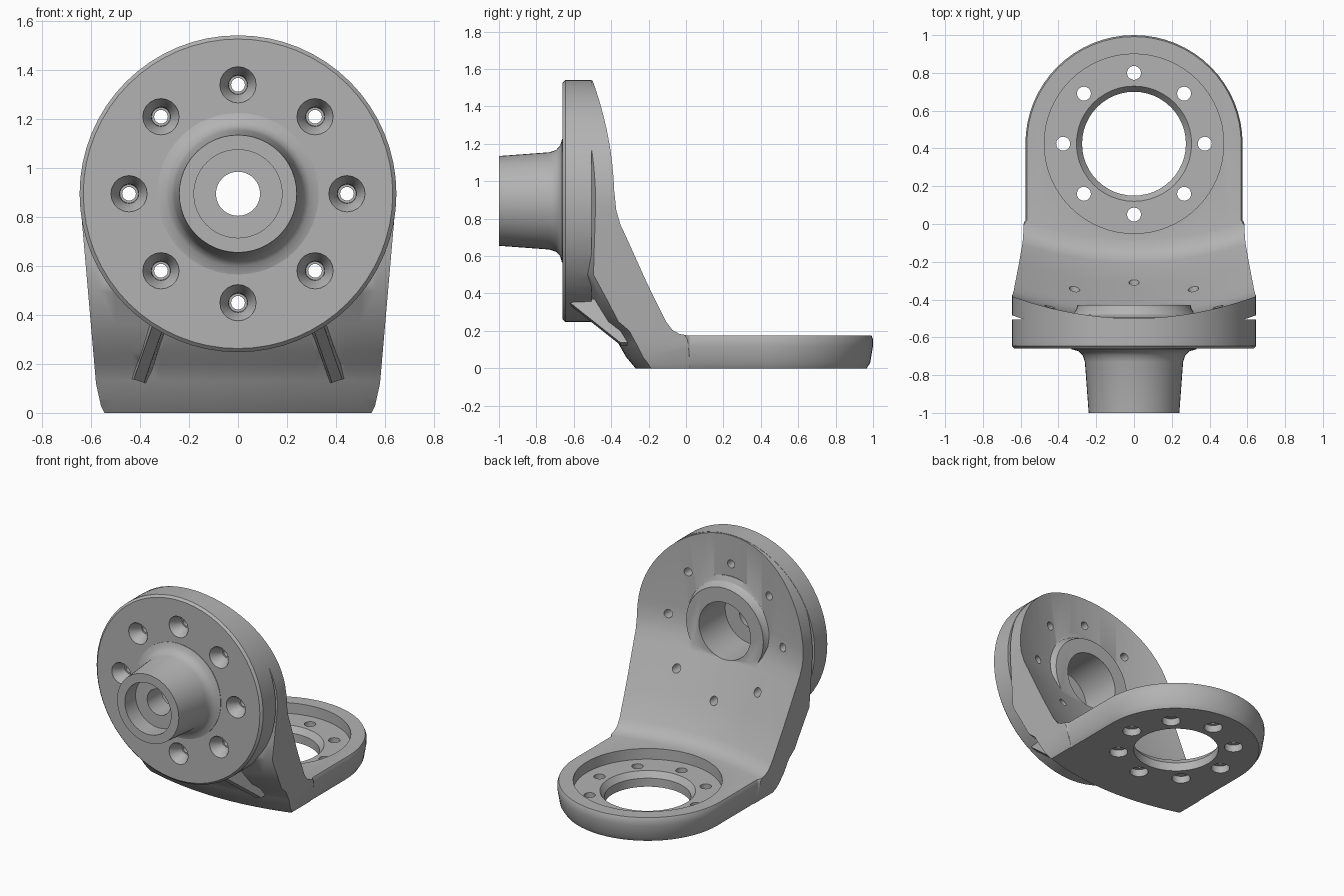
import bpy, bmesh, math
from mathutils import Vector

cube = bpy.data.objects.get("Cube")
if cube:
    bpy.data.objects.remove(cube)

grey = bpy.data.materials.new("cast grey")
grey.use_nodes = True
grey.diffuse_color = (0.45, 0.45, 0.45, 1)
grey.node_tree.nodes["Principled BSDF"].inputs["Base Color"].default_value = (0.45, 0.45, 0.45, 1)

HUB_Z = 0.895      # height of the hub axis
RING_Y = 0.425     # centre of the floor ring
DISC_R = 0.645
BOW = 0.28         # how strongly the upright wraps forward in the middle


def loft(name, rings):
    """Closed solid through equally sized rings, capped at both ends."""
    bm = bmesh.new()
    rows = [[bm.verts.new(p) for p in ring] for ring in rings]
    n = len(rows[0])
    for a, b in zip(rows, rows[1:]):
        for i in range(n):
            j = (i + 1) % n
            bm.faces.new((a[i], a[j], b[j], b[i]))
    bm.faces.new(rows[0])
    bm.faces.new(rows[-1])
    bmesh.ops.recalc_face_normals(bm, faces=bm.faces)
    mesh = bpy.data.meshes.new(name)
    bm.to_mesh(mesh)
    bm.free()
    mesh.materials.append(grey)
    obj = bpy.data.objects.new(name, mesh)
    bpy.context.collection.objects.link(obj)
    return obj


def turned(name, a, b, axis, steps, sides=48):
    """Turned solid; steps are (position on axis, radius)."""
    rings = []
    for pos, r in steps:
        ring = []
        for i in range(sides):
            t = math.tau * i / sides
            u, v = a + r * math.cos(t), b + r * math.sin(t)
            ring.append((u, pos, v) if axis == "y" else (u, v, pos))
        rings.append(ring)
    return loft(name, rings)


def combine(target, tool, operation):
    mod = target.modifiers.new("combine", "BOOLEAN")
    mod.operation = operation
    mod.solver = "EXACT"
    mod.object = tool
    bpy.context.view_layer.objects.active = target
    bpy.ops.object.modifier_apply(modifier=mod.name)
    bpy.data.objects.remove(tool)


# Bent shell: side profile swept across the width, bowed forward in the middle
back = [(-0.5, 1.7), (-0.5, 0.95), (-0.49, 0.85), (-0.465, 0.77), (-0.43, 0.7),
        (-0.31, 0.45), (-0.205, 0.25), (-0.17, 0.205), (-0.13, 0.183), (-0.08, 0.175)]
floor = [(1.3, 0.175), (1.3, 0)]
front = [(-0.27, 0), (-0.32, 0.06), (-0.36, 0.13), (-0.4, 0.2), (-0.46, 0.25),
         (-0.52, 0.36), (-0.6, 0.5), (-0.6, 1.7)]
profile = back + floor + front
columns = [-0.75 + 1.5 * i / 24 for i in range(25)]
bracket = loft("bracket", [[(x, y + BOW * x * x, z) for y, z in profile] for x in columns])

# Front outline: round head on a slightly tapering foot
arc = [math.radians(-6 + 192 * i / 40) for i in range(41)]
outline = [(DISC_R * math.cos(t), HUB_Z + DISC_R * math.sin(t)) for t in arc]
foot = [(0.58, 0.12), (0.56, 0.03), (0.54, -0.01)]
outline += [(-x, z) for x, z in foot] + [(x, z) for x, z in reversed(foot)]
combine(bracket, loft("front_outline", [[(x, y, z) for x, z in outline] for y in (-0.9, 1.2)]), "INTERSECT")

# Floor outline: round end with drafted sides
rings = []
for z, r in ((-0.01, 0.535), (0.03, 0.56), (0.12, 0.575), (0.155, 0.575), (0.18, 0.565), (0.2, 0.6), (1.8, 0.6)):
    pts = [(r * math.cos(math.pi * i / 32), RING_Y + r * math.sin(math.pi * i / 32)) for i in range(33)]
    pts += [(-r, 0.02), (-0.75, -0.25), (-0.75, -0.9), (0.75, -0.9), (0.75, -0.25), (r, 0.02)]
    rings.append([(x, y, z) for x, y in pts])
combine(bracket, loft("floor_outline", rings), "INTERSECT")

# Flange disc, front hub and raised back boss
combine(bracket, turned("flange", 0, HUB_Z, "y", [(-0.66, 0.632), (-0.645, 0.647), (-0.505, 0.647)], 64), "UNION")
combine(bracket, turned("hub", 0, HUB_Z, "y", [(-0.6, 0.33), (-0.663, 0.33), (-0.673, 0.295),
                                               (-0.695, 0.272), (-0.73, 0.26), (-1, 0.24)]), "UNION")
combine(bracket, turned("boss", 0, HUB_Z, "y", [(-0.6, 0.36), (-0.495, 0.36), (-0.48, 0.325),
                                                (-0.45, 0.305), (-0.43, 0.3)]), "UNION")

# Ribs between flange and foot
for side in (-1, 1):
    top, low = Vector((0.325 * side, 0, 0.36)), Vector((0.405 * side, 0, 0.13))
    across = Vector((0.95, 0, 0.3 * side))
    ends = []
    for p, crest, root in ((top, -0.64, -0.42), (low, -0.35, -0.26)):
        ends.append([p + across * w + Vector((0, y, 0))
                     for w, y in ((-0.022, crest), (0.022, crest), (0.04, root), (-0.04, root))])
    combine(bracket, loft("rib", ends), "UNION")

# Hub bores
for steps in ([(-1.1, 0.18), (-0.88, 0.18)], [(-1.1, 0.09), (-0.3, 0.09)], [(-0.72, 0.2), (-0.3, 0.2)]):
    combine(bracket, turned("bore", 0, HUB_Z, "y", steps), "DIFFERENCE")

# Floor ring: shallow seat and drafted opening
combine(bracket, turned("seat", 0, RING_Y, "z", [(0.1, 0.475), (0.3, 0.475)], 64), "DIFFERENCE")
combine(bracket, turned("opening", 0, RING_Y, "z", [(-0.1, 0.275), (0.06, 0.275), (0.1, 0.305), (0.2, 0.305)]),
        "DIFFERENCE")

# Bolt holes: countersunk in the flange, counterbored under the floor
for i in range(8):
    c, s = math.cos(math.tau * i / 8), math.sin(math.tau * i / 8)
    combine(bracket, turned("flange_hole", 0.445 * c, HUB_Z + 0.445 * s, "y",
                            [(-0.7, 0.075), (-0.655, 0.074), (-0.6, 0.04), (-0.57, 0.038), (-0.57, 0.028),
                             (-0.1, 0.028)], 20), "DIFFERENCE")
    combine(bracket, turned("floor_hole", 0.375 * c, RING_Y + 0.375 * s, "z",
                            [(-0.1, 0.06), (0.05, 0.06), (0.05, 0.037), (0.2, 0.037)], 20), "DIFFERENCE")

bpy.ops.object.select_all(action="DESELECT")
bracket.select_set(True)
bpy.context.view_layer.objects.active = bracket
bpy.ops.object.shade_smooth_by_angle(angle=math.radians(30))
